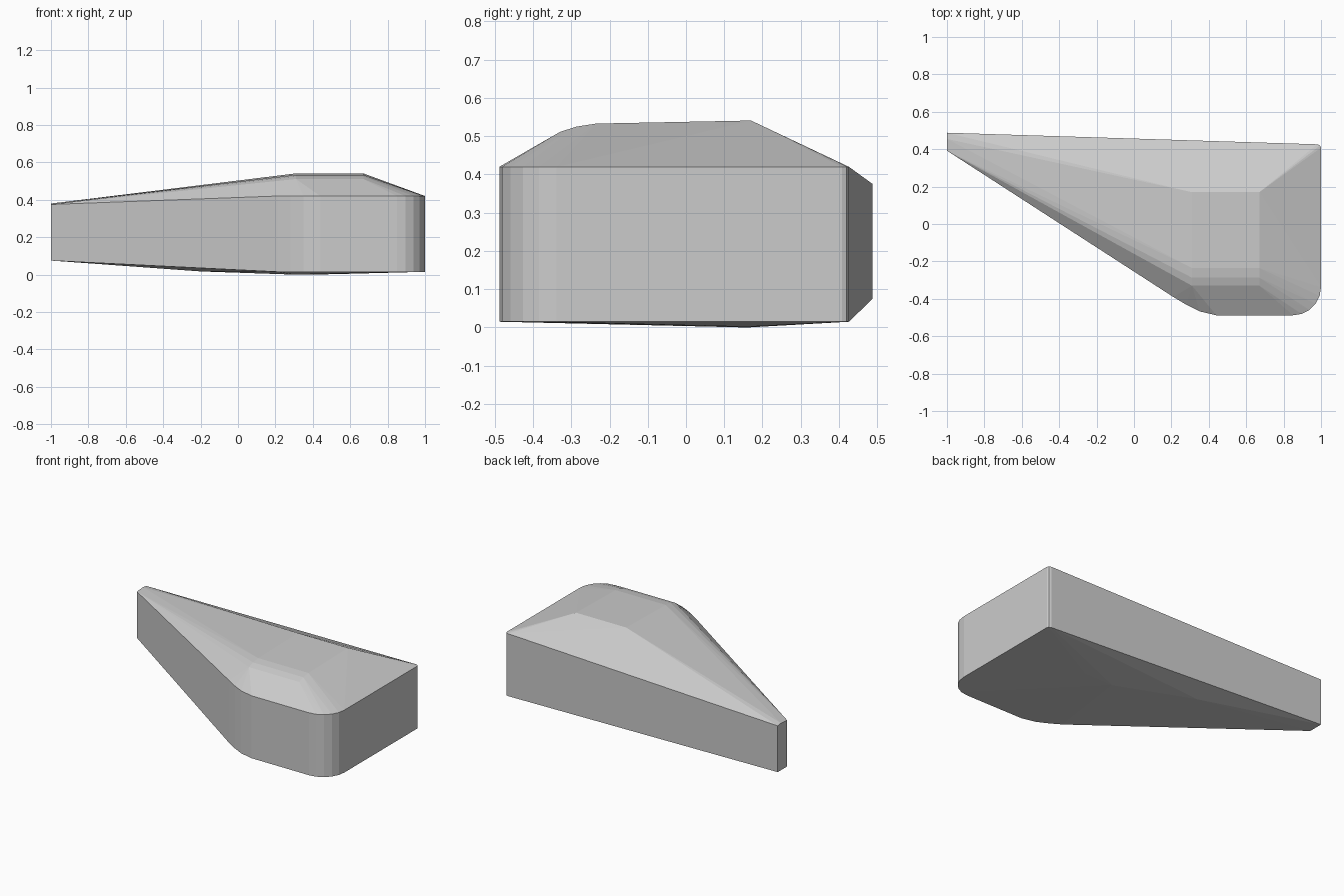
import bpy, bmesh, math

if "Cube" in bpy.data.objects:
    bpy.data.objects.remove(bpy.data.objects["Cube"])

# Plan outline of the upright walls: tapered tip, soft front bend, round front corner
tip = [(-1, 0.488), (-1, 0.392)]
bend = [(0.21, -0.39), (0.28, -0.432), (0.35, -0.467), (0.44, -0.488)]
corner = [(0.85 + 0.15 * math.sin(a), -0.338 - 0.15 * math.cos(a))
          for a in [math.radians(18 * i) for i in range(6)]]
back = [(1, 0.408), (0.995, 0.42), (0.98, 0.426)]

points = []
for x, y in tip:
    points += [(x, y, 0.075), (x, y, 0.375)]
for x, y in bend + corner + back:
    points += [(x, y, 0.015), (x, y, 0.42)]
points.append((-1, 0.455, 0.38))

# Raised top plateau with a rounded front shoulder
for y, z in [(0.17, 0.541), (-0.235, 0.533), (-0.287, 0.525), (-0.33, 0.511)]:
    points += [(0.31, y, z), (0.67, y, z)]

# Shallow keel underneath
points += [(-0.2, 0.33, 0.017), (0.3, 0.16, 0.0), (0.5, 0.16, 0.002)]

# Skin the profiles into one faceted solid
bm = bmesh.new()
for p in points:
    bm.verts.new(p)
hull = bmesh.ops.convex_hull(bm, input=bm.verts[:])
loose = [v for v in bm.verts if not v.link_faces]
bmesh.ops.delete(bm, geom=loose, context='VERTS')
bmesh.ops.dissolve_limit(bm, angle_limit=math.radians(0.5),
                         verts=bm.verts[:], edges=bm.edges[:])
bmesh.ops.recalc_face_normals(bm, faces=bm.faces[:])
mesh = bpy.data.meshes.new("wedge_body")
bm.to_mesh(mesh)
bm.free()
body = bpy.data.objects.new("wedge_body", mesh)
bpy.context.collection.objects.link(body)
